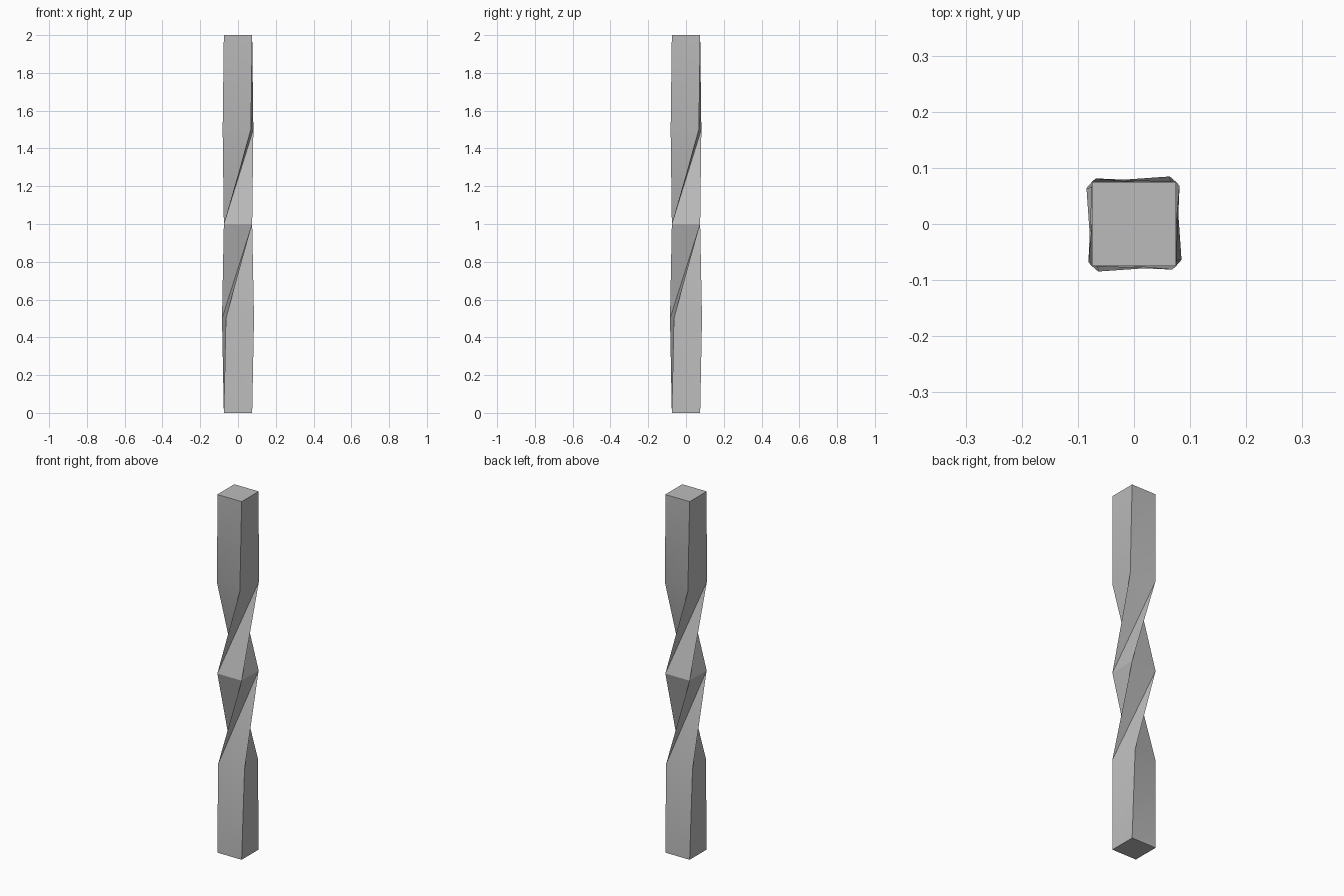
import bpy
import bmesh
import math

cube = bpy.data.objects.get("Cube")
if cube:
    bpy.data.objects.remove(cube, do_unlink=True)

HALF = 0.075
# Height and turn in degrees of each square ring, bottom to top
RINGS = [(0, -180), (0.5, -172), (1, -90), (1.5, -5), (2, 0)]

grey = bpy.data.materials.new("plain_grey")
grey.use_nodes = True
colour = (0.5, 0.5, 0.5, 1)
grey.diffuse_color = colour
grey.node_tree.nodes["Principled BSDF"].inputs["Base Color"].default_value = colour

# Square rings stacked up the bar
bm = bmesh.new()
radius = HALF * math.sqrt(2)
rings = []
for z, turn in RINGS:
    angles = [math.radians(turn + 45 + 90 * k) for k in range(4)]
    rings.append([bm.verts.new((radius * math.cos(a), radius * math.sin(a), z))
                  for a in angles])

# Twisted sides, each split along its inward fold
for low, high in zip(rings, rings[1:]):
    for k in range(4):
        n = (k + 1) % 4
        bm.faces.new((low[k], low[n], high[n]))
        bm.faces.new((low[k], high[n], high[k]))

# End caps
bm.faces.new(rings[0][::-1])
bm.faces.new(rings[-1])

mesh = bpy.data.meshes.new("twisted_bar")
bm.to_mesh(mesh)
bm.free()
mesh.materials.append(grey)
bar = bpy.data.objects.new("twisted_bar", mesh)
bpy.context.collection.objects.link(bar)

bpy.ops.object.select_all(action="DESELECT")
bar.select_set(True)
bpy.context.view_layer.objects.active = bar
bpy.ops.object.shade_smooth_by_angle(angle=math.radians(30))
